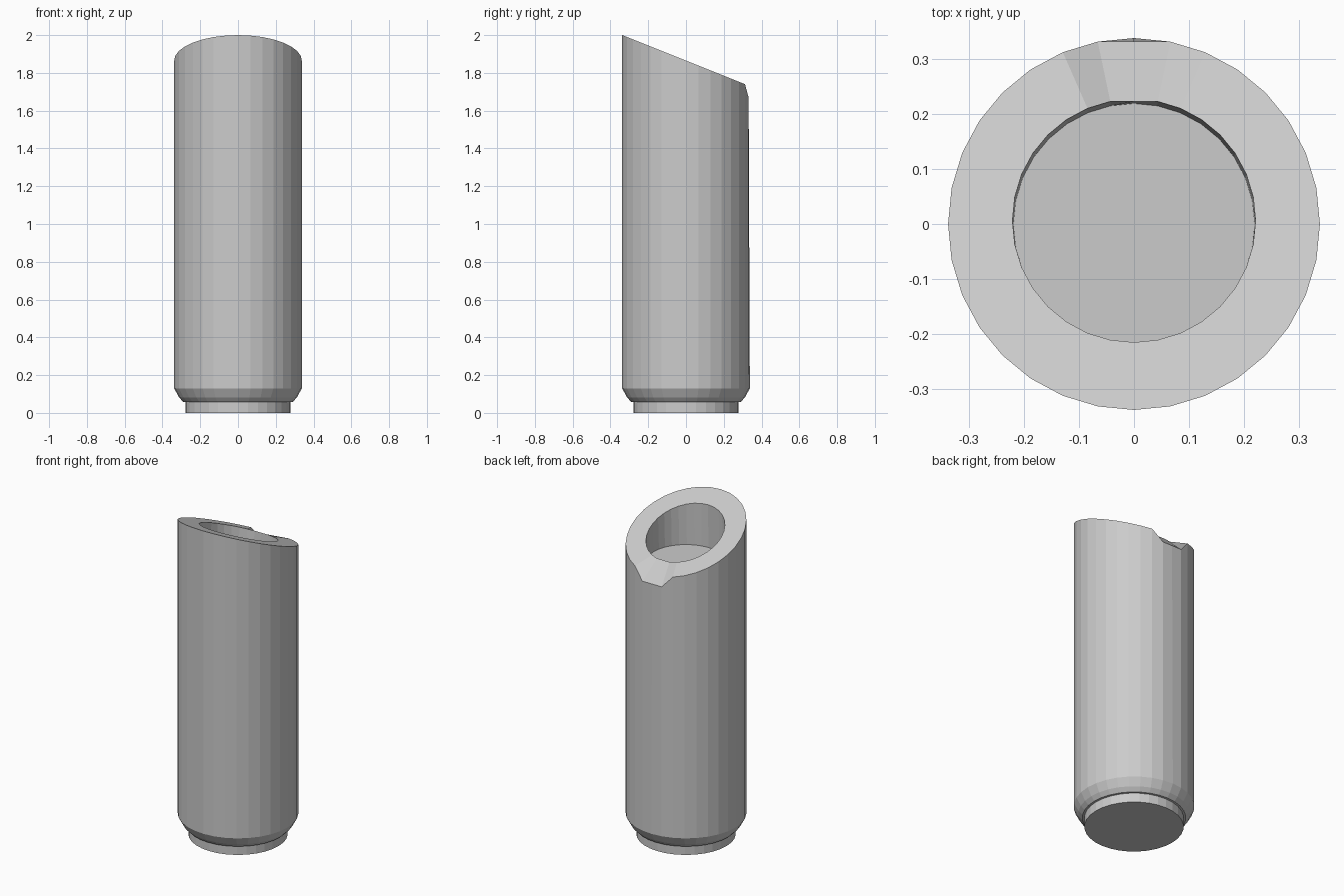
import bpy, bmesh, math

if "Cube" in bpy.data.objects:
    bpy.data.objects.remove(bpy.data.objects["Cube"])

N = 32
BACK = N // 4          # index of the vertex facing +y
bm = bmesh.new()


def slant(y):
    return 2.0 - 0.4 * (y + 0.338)


def ring(r, z, cy=0.0):
    """Ring of N vertices; z is a number or a function of y."""
    verts = []
    for i in range(N):
        a = 2 * math.pi * i / N
        x, y = r * math.cos(a), cy + r * math.sin(a)
        verts.append(bm.verts.new((x, y, z(y) if callable(z) else z)))
    return verts


def flatten_back(verts):
    """Straighten the back edge of a rim."""
    verts[BACK].co = (verts[BACK - 1].co + verts[BACK + 1].co) / 2


# Foot, rounded lower edge and body
rings = [ring(r, z) for r, z in
         [(0.278, 0), (0.278, 0.057), (0.29, 0.058), (0.312, 0.082), (0.338, 0.13)]]

# Slanted rim with a pouring notch at the back
outer = ring(0.338, slant)
for i in (BACK - 1, BACK + 1):
    outer[i].co.z = 1.67
flatten_back(outer)

# Shallow bore
inner = ring(0.221, slant, 0.006)
flatten_back(inner)
rings += [outer, inner, ring(0.219, 1.685)]

for lo, hi in zip(rings, rings[1:]):
    for i in range(N):
        j = (i + 1) % N
        bm.faces.new((lo[i], lo[j], hi[j], hi[i]))
bm.faces.new(rings[0][::-1])
bm.faces.new(rings[-1])
bmesh.ops.recalc_face_normals(bm, faces=bm.faces)

mesh = bpy.data.meshes.new("slanted_tube")
bm.to_mesh(mesh)
bm.free()
tube = bpy.data.objects.new("slanted_tube", mesh)
bpy.context.collection.objects.link(tube)
